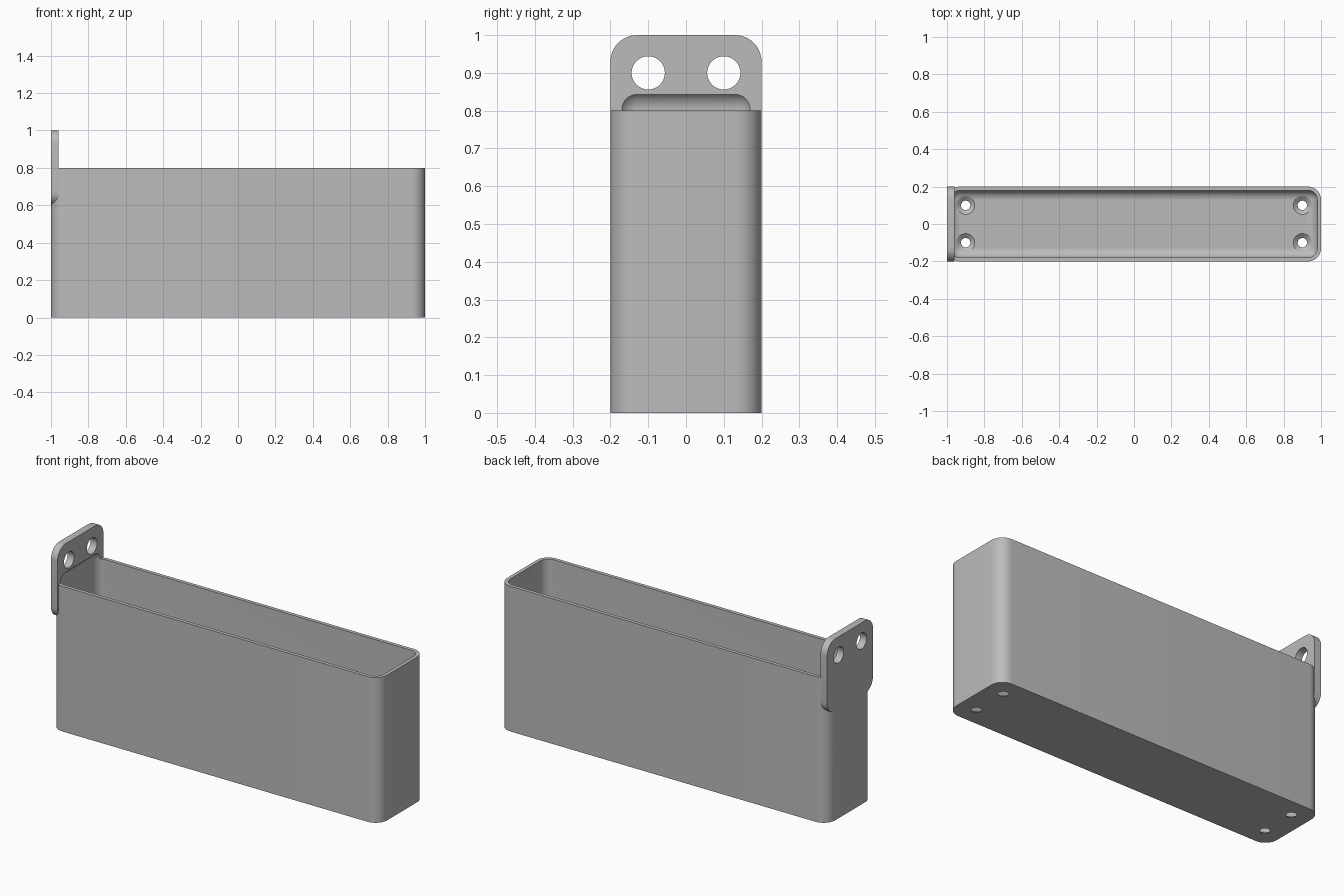
import bpy, bmesh
from math import sin, cos, pi, radians

if "Cube" in bpy.data.objects:
    bpy.data.objects.remove(bpy.data.objects["Cube"])

grey = bpy.data.materials.new("plain grey")
grey.use_nodes = True
grey.diffuse_color = (0.5, 0.5, 0.5, 1)
grey.node_tree.nodes["Principled BSDF"].inputs["Base Color"].default_value = (0.5, 0.5, 0.5, 1)

WALL, CORNER, STEPS = 0.02, 0.07, 10
TAB_X, TAB_LOW, TAB_HIGH, RIM = -0.96, 0.6, 1.0, 0.8


def rounded_rect(hw, hh, r):
    """Outline of a rounded rectangle, counter-clockwise around the origin."""
    pts = []
    for k, (sx, sy) in enumerate([(1, 1), (-1, 1), (-1, -1), (1, -1)]):
        for i in range(STEPS + 1):
            a = (k + i / STEPS) * pi / 2
            pts.append((sx * (hw - r) + r * cos(a), sy * (hh - r) + r * sin(a)))
    return pts


def circle(r, n=40):
    return [(r * cos(2 * pi * i / n), r * sin(2 * pi * i / n)) for i in range(n)]


def loft(name, rings):
    """Closed solid through rings of 3D points."""
    bm = bmesh.new()
    loops = [[bm.verts.new(p) for p in ring] for ring in rings]
    n = len(loops[0])
    for a, b in zip(loops, loops[1:]):
        for i in range(n):
            j = (i + 1) % n
            bm.faces.new((a[i], a[j], b[j], b[i]))
    bm.faces.new(loops[0][::-1])
    bm.faces.new(loops[-1])
    bmesh.ops.recalc_face_normals(bm, faces=bm.faces)
    mesh = bpy.data.meshes.new(name)
    bm.to_mesh(mesh)
    bm.free()
    mesh.materials.append(grey)
    obj = bpy.data.objects.new(name, mesh)
    bpy.context.collection.objects.link(obj)
    return obj


def apply(obj, mod):
    bpy.ops.object.select_all(action="DESELECT")
    bpy.context.view_layer.objects.active = obj
    obj.select_set(True)
    bpy.ops.object.modifier_apply(modifier=mod.name)


def combine(obj, other, operation):
    """Boolean the other solid into obj, then discard it."""
    mod = obj.modifiers.new("boolean", "BOOLEAN")
    mod.object, mod.operation, mod.solver = other, operation, "EXACT"
    apply(obj, mod)
    bpy.data.objects.remove(other)


# Outer body with rounded upright corners
outline = rounded_rect(1, 0.2, CORNER)
bin_body = loft("mounting_bin", [[(x, y, z) for x, y in outline] for z in (0, RIM)])

# Rounded mounting tab on the left-hand end
tab_mid = (TAB_LOW + TAB_HIGH) / 2
tab_outline = rounded_rect(0.2, (TAB_HIGH - TAB_LOW) / 2, CORNER)
tab = loft("mounting_tab", [[(x, y, tab_mid + z) for y, z in tab_outline] for x in (-1, TAB_X)])
combine(bin_body, tab, "UNION")

# Hollow with all edges filleted; it also scoops into the tab above the rim
bottom, top = WALL, 0.853
bpy.ops.mesh.primitive_cube_add(size=1, location=(0, 0, (bottom + top) / 2))
cavity = bpy.context.object
cavity.name = "cavity_cutter"
cavity.scale = (2 - 2 * WALL, 0.4 - 2 * WALL, top - bottom)
bpy.ops.object.transform_apply(location=False, rotation=False, scale=True)
cavity.data.materials.append(grey)
bevel = cavity.modifiers.new("fillet", "BEVEL")
bevel.width, bevel.segments = CORNER - WALL, STEPS
apply(cavity, bevel)
combine(bin_body, cavity, "DIFFERENCE")

for y in (-0.1, 0.1):
    # Screw holes through the tab
    combine(bin_body, loft("tab_hole", [[(x, y + u, 0.9 + v) for u, v in circle(0.044)]
                                        for x in (-1.1, -0.9)]), "DIFFERENCE")
    # Countersunk holes through the floor
    for x in (-0.9, 0.9):
        rings = [(0.025, -0.05), (0.025, 0.001), (0.05, 0.021), (0.05, 0.06)]
        combine(bin_body, loft("floor_hole", [[(x + u, y + v, z) for u, v in circle(r)]
                                              for r, z in rings]), "DIFFERENCE")

bpy.context.view_layer.objects.active = bin_body
bin_body.select_set(True)
bpy.ops.object.shade_smooth_by_angle(angle=radians(30))
